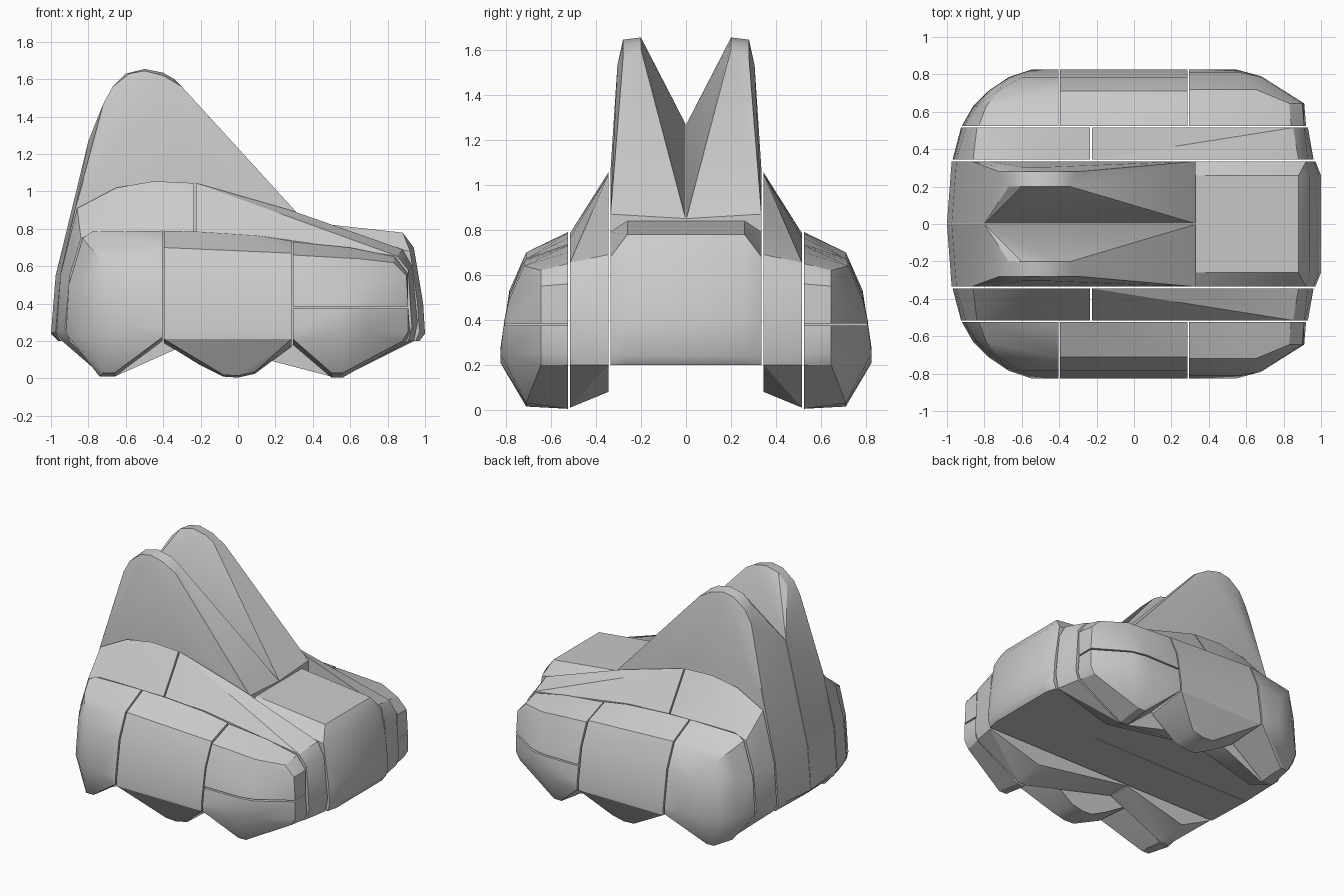
import bpy
import bmesh
import math

# Start clean of the default object
default_cube = bpy.data.objects.get("Cube")
if default_cube is not None:
    bpy.data.objects.remove(default_cube, do_unlink=True)

# Single plain material
grey = bpy.data.materials.new("plain_grey")
grey.use_nodes = True
colour = (0.6, 0.6, 0.6, 1.0)
grey.diffuse_color = colour
grey.node_tree.nodes["Principled BSDF"].inputs["Base Color"].default_value = colour


def build_hull(name, points):
    """Make one convex, softly shaded part from its corner points."""
    mesh = bpy.data.meshes.new(name)
    bm = bmesh.new()
    for point in points:
        bm.verts.new(point)
    result = bmesh.ops.convex_hull(bm, input=bm.verts[:])
    spare = set(result["geom_interior"]) | set(result["geom_unused"])
    loose = [item for item in spare if isinstance(item, bmesh.types.BMVert)]
    bmesh.ops.delete(bm, geom=loose, context="VERTS")
    bmesh.ops.dissolve_limit(bm, angle_limit=math.radians(1),
                             verts=bm.verts[:], edges=bm.edges[:])
    bmesh.ops.recalc_face_normals(bm, faces=bm.faces[:])
    bm.to_mesh(mesh)
    bm.free()
    mesh.materials.append(grey)
    part = bpy.data.objects.new(name, mesh)
    bpy.context.collection.objects.link(part)
    bpy.ops.object.select_all(action="DESELECT")
    part.select_set(True)
    bpy.context.view_layer.objects.active = part
    bpy.ops.object.shade_smooth_by_angle(angle=math.radians(28))
    return part


def slices(sections):
    """Turn side profiles, each an (x, z) list at a depth y, into points."""
    return [(x, y, z) for y, profile in sections for x, z in profile]


def build_pair(name, sections):
    """Build a part on the left of the centre line and its mirror copy."""
    points = slices(sections)
    for side, sign in (("back", 1), ("front", -1)):
        build_hull(side + "_" + name, [(x, sign * y, z) for x, y, z in points])


# Nose block across the centre
nose_middle = [(.33, .2), (.97, .2), (1, .24), (.99, .4),
               (.94, .7), (.88, .78), (.33, .84)]
nose_edge = [(.33, .2), (.95, .2), (.97, .25), (.96, .4), (.92, .68), (.33, .79)]
nose_sections = []
for sign in (1, -1):
    nose_sections += [(sign * .26, nose_middle), (sign * .335, nose_edge)]
nose_sections.append((0, [(1, .24), (.99, .4)]))
build_hull("nose_block", slices(nose_sections))

# Tall twin fins, meeting in a valley on the centre line
build_pair("tall_fin", [
    (.002, [(-.96, .2), (-1, .24), (-.975, .55), (-.8, 1.27), (.33, .85), (.33, .2)]),
    (.2, [(-.67, 1.56), (-.6, 1.63), (-.5, 1.655), (-.4, 1.635), (-.34, 1.6)]),
    (.28, [(-.72, 1.47), (-.67, 1.56), (-.58, 1.63), (-.5, 1.645),
           (-.4, 1.62), (-.3, 1.56)]),
    (.305, [(-.73, 1.38), (-.6, 1.52), (-.45, 1.53), (-.3, 1.43)]),
    (.335, [(-.95, .2), (-.975, .25), (-.95, .55), (-.87, .91), (-.77, 1.07),
            (-.2, 1.07), (.28, .9), (.33, .87), (.33, .2)]),
])

# Shoulder strips between the fins and the outer pods
build_pair("rear_shoulder", [
    (.345, [(-.94, .2), (-.97, .25), (-.95, .55), (-.86, .91), (-.65, 1.02),
            (-.45, 1.055), (-.235, 1.045), (-.235, .2), (-.7, .08)]),
    (.515, [(-.9, .2), (-.925, .27), (-.9, .55), (-.84, .75), (-.75, .785),
            (-.235, .785), (-.235, .2), (-.66, .01), (-.72, .01)]),
])
build_pair("nose_shoulder", [
    (.345, [(-.225, 1.045), (.28, .9), (.88, .69), (.93, .6), (.96, .3),
            (.94, .2), (.53, .08), (-.225, .2)]),
    (.515, [(-.225, .785), (.1, .765), (.85, .655), (.91, .58), (.93, .27),
            (.91, .2), (.56, .01), (.5, .01), (-.225, .2)]),
])

# Outer pods: rounded rear corner
build_pair("rear_pod", [
    (.525, [(-.92, .24), (-.905, .5), (-.83, .75), (-.78, .785), (-.405, .79),
            (-.405, .2), (-.66, .01), (-.74, .01)]),
    (.63, [(-.86, .24), (-.84, .5), (-.79, .7)]),
    (.71, [(-.78, .24), (-.73, .64), (-.405, .7), (-.66, .03), (-.72, .03)]),
    (.785, [(-.67, .25), (-.6, .5), (-.405, .53)]),
    (.825, [(-.55, .27), (-.405, .27), (-.405, .22)]),
])

# Outer pods: middle with a rounded belly
build_pair("middle_pod", [
    (.525, [(-.395, .79), (-.2, .785), (.1, .765), (.285, .735), (.285, .17),
            (.09, .025), (0, .005), (-.08, .01), (-.2, .07), (-.395, .19)]),
    (.71, [(-.395, .7), (.285, .67), (.09, .035), (0, .015), (-.08, .02)]),
    (.785, [(-.395, .53), (.285, .51)]),
    (.825, [(-.395, .27), (.285, .27), (.285, .21), (-.395, .21)]),
])

# Outer pods: nose corner in an upper and a lower piece
build_pair("upper_nose_pod", [
    (.525, [(.295, .73), (.6, .7), (.84, .65), (.91, .56), (.91, .385), (.295, .385)]),
    (.645, [(.83, .62), (.9, .55), (.91, .385)]),
    (.72, [(.295, .66), (.65, .64)]),
    (.785, [(.295, .51), (.6, .49), (.68, .385)]),
    (.81, [(.295, .385), (.57, .385)]),
])
build_pair("lower_nose_pod", [
    (.525, [(.295, .375), (.91, .375), (.92, .25), (.9, .2), (.56, .005),
            (.5, .005), (.295, .18)]),
    (.645, [(.91, .375), (.91, .25), (.88, .2)]),
    (.71, [(.56, .03), (.5, .03)]),
    (.79, [(.68, .375), (.68, .25)]),
    (.825, [(.295, .27), (.295, .21), (.55, .25)]),
    (.81, [(.295, .375), (.57, .375)]),
])
